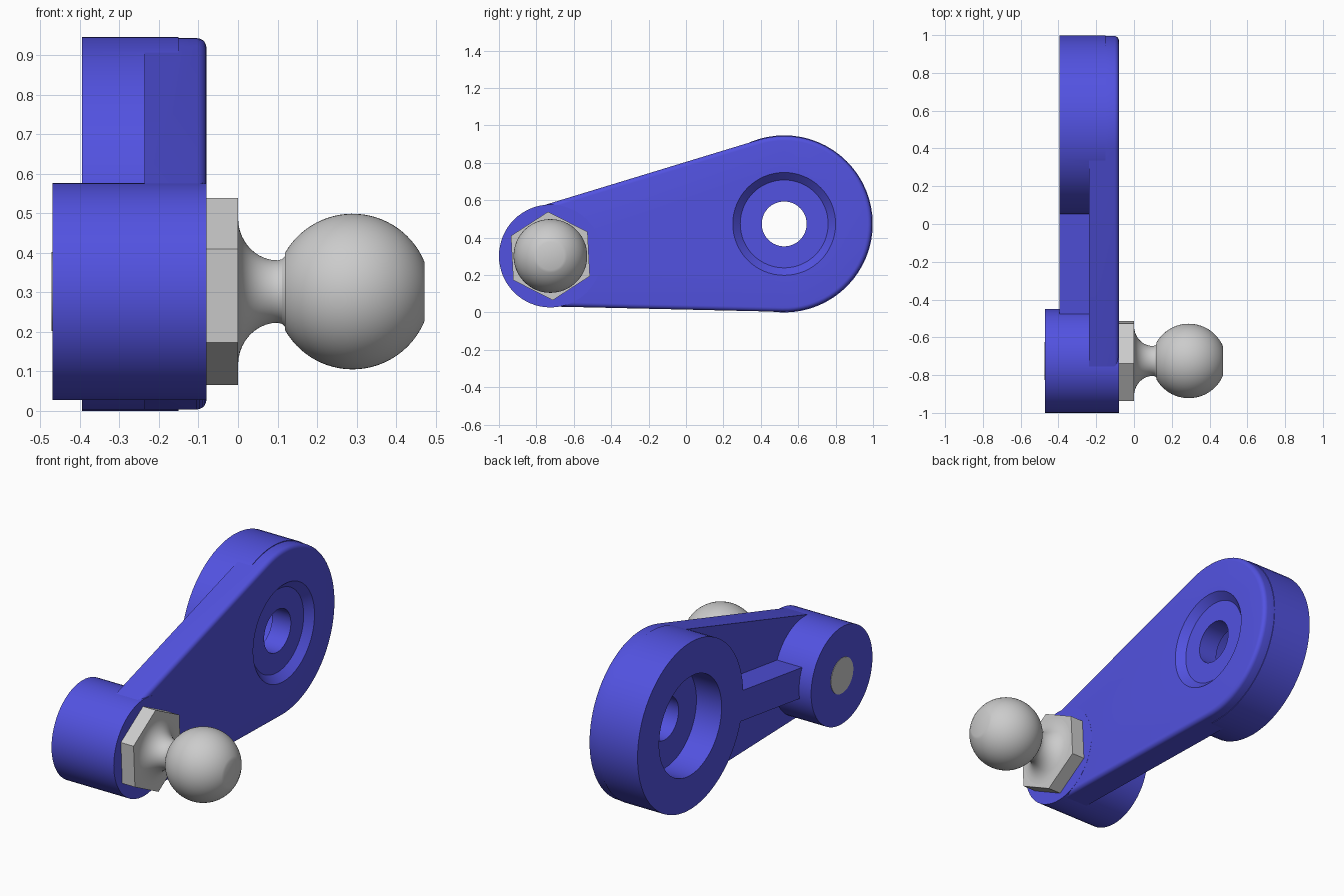
import bpy, bmesh, math
from mathutils import Vector

if "Cube" in bpy.data.objects:
    bpy.data.objects.remove(bpy.data.objects["Cube"])

BIG = (0.525, 0.4735)     # (y, z) centre of the pivot boss
SMALL = (-0.725, 0.302)   # (y, z) centre of the ball stud boss


def material(name, rgb):
    m = bpy.data.materials.new(name)
    m.diffuse_color = (*rgb, 1)
    m.use_nodes = True
    m.node_tree.nodes["Principled BSDF"].inputs["Base Color"].default_value = m.diffuse_color
    return m


blue = material("blue paint", (0.085, 0.085, 0.75))
steel = material("light steel", (0.6, 0.6, 0.6))


def loft(name, rings, mat, smooth=30):
    """Skin a list of equal-length point rings and cap both ends."""
    bm = bmesh.new()
    vs = [[bm.verts.new(p) for p in ring] for ring in rings]
    n = len(vs[0])
    for a, b in zip(vs, vs[1:]):
        for i in range(n):
            j = (i + 1) % n
            bm.faces.new((a[i], a[j], b[j], b[i]))
    bm.faces.new(vs[0])
    bm.faces.new(vs[-1])
    bmesh.ops.recalc_face_normals(bm, faces=bm.faces)
    me = bpy.data.meshes.new(name)
    bm.to_mesh(me)
    bm.free()
    ob = bpy.data.objects.new(name, me)
    bpy.context.collection.objects.link(ob)
    me.materials.append(mat)
    shade(ob, smooth)
    return ob


def shade(ob, angle):
    bpy.ops.object.select_all(action='DESELECT')
    ob.select_set(True)
    bpy.context.view_layer.objects.active = ob
    if angle:
        bpy.ops.object.shade_smooth_by_angle(angle=math.radians(angle))


def arc(x, centre, r, a0, a1, n):
    return [(x, centre[0] + r * math.cos(a0 + (a1 - a0) * i / n),
             centre[1] + r * math.sin(a0 + (a1 - a0) * i / n)) for i in range(n + 1)]


def lathe(name, profile, centre, mat, segs=64, turn=0.0, smooth=30):
    """Turn an (x, radius) profile around an x-direction axis."""
    rings = [arc(x, centre, r, turn, turn + math.tau, segs)[:-1] for x, r in profile]
    return loft(name, rings, mat, smooth)


def boolean(ob, other, operation):
    mod = ob.modifiers.new("cut", 'BOOLEAN')
    mod.object, mod.operation, mod.solver = other, operation, 'EXACT'
    bpy.ops.object.select_all(action='DESELECT')
    bpy.context.view_layer.objects.active = ob
    ob.select_set(True)
    bpy.ops.object.modifier_apply(modifier=mod.name)
    bpy.data.objects.remove(other, do_unlink=True)


# Tapered arm plate: tangent hull of two circles, front edge rounded
R, S = 0.470, 0.270
axis = Vector((BIG[0] - SMALL[0], BIG[1] - SMALL[1]))
tilt = math.atan2(axis.y, axis.x)
half = math.acos((R - S) / axis.length)


def hull(x, inset):
    return (arc(x, BIG, R - inset, tilt - math.pi + half, tilt + math.pi - half, 48)
            + arc(x, SMALL, S - inset, tilt + math.pi - half, tilt + math.pi + half, 24))


# half is the angle of the tangent point on the small-circle side of the axis
def hull(x, inset):
    t = math.pi - half
    return (arc(x, BIG, R - inset, tilt - t, tilt + t, 48)
            + arc(x, SMALL, S - inset, tilt + t, tilt + math.tau - t, 24))


f = 0.024
round_edge = [(-0.08 - f + f * math.sin(a), f - f * math.cos(a))
              for a in (math.pi / 2 * i / 5 for i in range(6))]
arm = loft("lever_arm", [hull(-0.237, 0)] + [hull(x, d) for x, d in round_edge], blue)

# Pivot boss joined to the arm, then bored: rear counterbore, hole, front recess
boss = lathe("pivot_boss", [(-0.395, 0.4735), (-0.15, 0.4735)], BIG, blue)
boolean(arm, boss, 'UNION')
cutter = lathe("bore_cutter", [(-0.5, 0.28), (-0.237, 0.28), (-0.237, 0.12), (-0.12, 0.12),
                               (-0.12, 0.235), (-0.08, 0.275), (0.0, 0.275)], BIG, blue)
cutter.hide_render = True
boolean(arm, cutter, 'DIFFERENCE')
shade(arm, 30)

# Ball stud boss
lathe("stud_boss", [(-0.47, 0.275), (-0.0795, 0.275)], SMALL, blue)

# Stiffening rib along the centre line between the bosses
d = axis.normalized()
side = Vector((-d.y, d.x)) * 0.085
start, end = Vector(SMALL) + d * 0.2, Vector(BIG) - d * 0.4
outline = [start - side, end - side, end + side, start + side]
loft("stiffening_rib", [[(x, p.x, p.y) for p in outline] for x in (-0.394, -0.2)], blue, 0)

# Stud: shank end, hexagon collar, waisted neck and truncated ball
lathe("stud_shank", [(-0.4725, 0.1), (-0.1, 0.1)], SMALL, steel)
lathe("hex_collar", [(-0.09, 0.237), (0.0, 0.237)], SMALL, steel, 6, math.radians(33), 0)
neck = [(-0.005, 0.187), (0.0, 0.187)]
neck += [(0.1 - 0.1 * math.cos(a), 0.187 - 0.108 * math.sin(a))
         for a in (math.pi / 2 * i / 10 for i in range(1, 11))]
neck += [(0.112, 0.082), (0.12, 0.09)]
a0, a1 = math.pi - 0.52, 0.39
ball = [(0.29 + 0.197 * math.cos(a), 0.197 * math.sin(a))
        for a in (a0 + (a1 - a0) * i / 28 for i in range(29))]
lathe("ball_stud", neck + ball, SMALL, steel)
